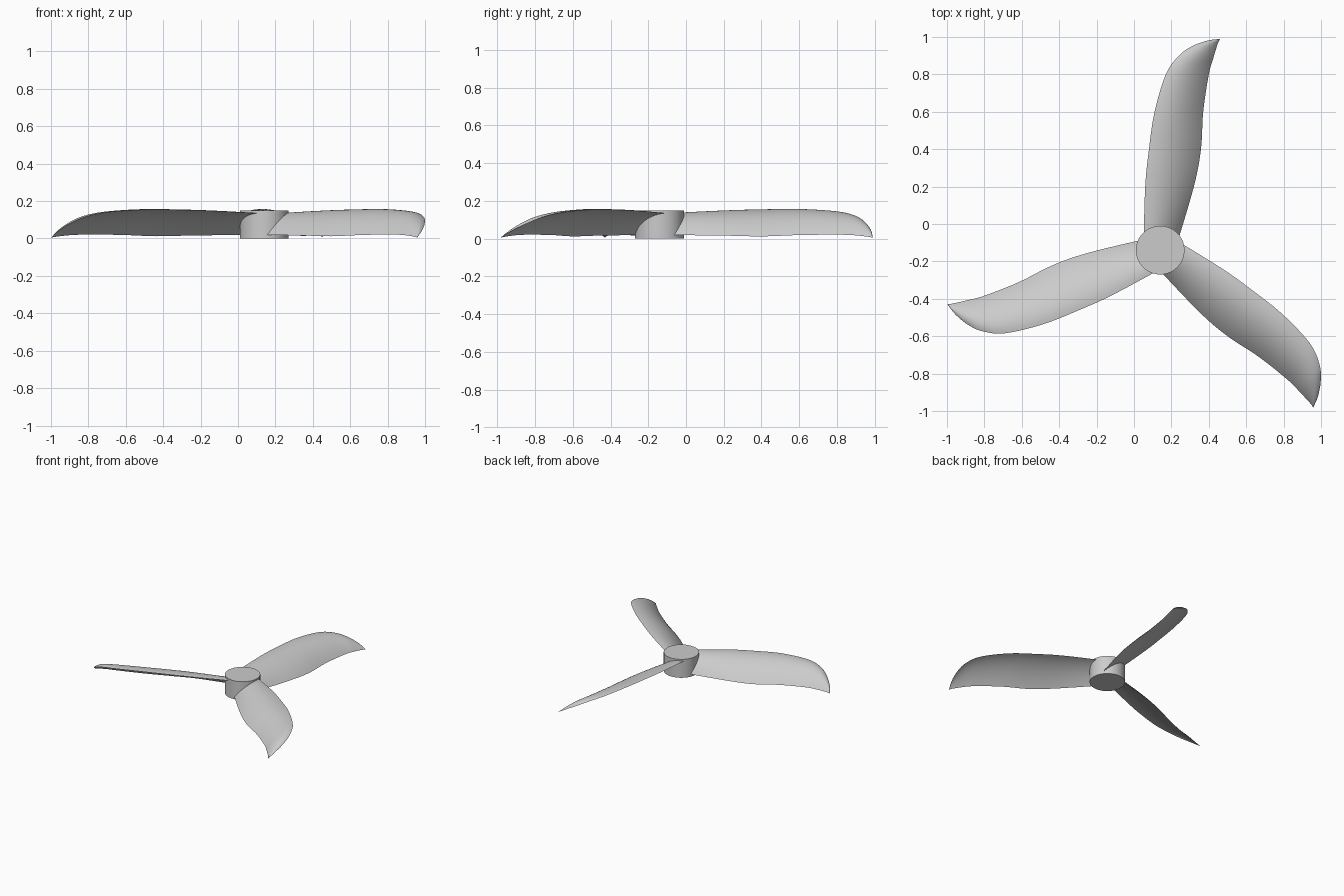
import bpy, math
from mathutils import Vector

if "Cube" in bpy.data.objects:
    bpy.data.objects.remove(bpy.data.objects["Cube"], do_unlink=True)

HUB = Vector((0.14, -0.14, 0.0))
GREY = (0.6, 0.6, 0.6, 1.0)

grey = bpy.data.materials.new("light_grey")
grey.use_nodes = True
grey.diffuse_color = GREY
grey.node_tree.nodes["Principled BSDF"].inputs["Base Color"].default_value = GREY


def finish(obj, angle):
    obj.data.materials.clear()
    obj.data.materials.append(grey)
    bpy.ops.object.select_all(action='DESELECT')
    obj.select_set(True)
    bpy.context.view_layer.objects.active = obj
    bpy.ops.object.shade_smooth_by_angle(angle=math.radians(angle))


def spline(points, steps):
    """Catmull-Rom curve through the points."""
    p = [Vector(q) for q in points]
    p = [2 * p[0] - p[1]] + p + [2 * p[-1] - p[-2]]
    out = []
    for i in range(1, len(p) - 2):
        a, b, c, d = p[i - 1:i + 3]
        for k in range(steps):
            t = k / steps
            out.append(0.5 * (2 * b + (c - a) * t + (2 * a - 5 * b + 4 * c - d) * t * t
                              + (3 * b - a - 3 * c + d) * t ** 3))
    out.append(p[-2])
    return out


# Blade edges, measured from the hub axis with the blade along +y
TIP = (0.32, 1.13, 0.005)
high_edge = spline([(-0.09, 0, 0.13), (-0.08, 0.34, 0.147), (-0.06, 0.54, 0.153),
                    (-0.03, 0.74, 0.155), (0.03, 0.94, 0.142), (0.1, 1.04, 0.118),
                    (0.17, 1.09, 0.085), (0.25, 1.12, 0.045), TIP], 6)
low_edge = spline([(0.08, 0, 0.02), (0.18, 0.34, 0.016), (0.218, 0.54, 0.012),
                   (0.23, 0.74, 0.019), (0.26, 0.94, 0.021), (0.285, 1.03, 0.018),
                   (0.3, 1.08, 0.013), (0.31, 1.11, 0.009), TIP], 6)


def section(low, high, count=14, camber=2.0):
    """Closed lens-shaped loop around an arched chord."""
    chord = high - low
    thick = min(0.02, 0.09 * chord.length)
    top, bottom = [], []
    for i in range(count + 1):
        t = i / count
        arch = 1 - (1 - t) ** camber
        pos = Vector((low.x + chord.x * t, low.y + chord.y * t, low.z + chord.z * arch))
        tangent = Vector((chord.x, 0, chord.z * camber * (1 - t) ** (camber - 1)))
        normal = Vector((0, 1, 0)).cross(tangent).normalized()
        off = normal * thick * 2 * t * (1 - t)
        top.append(pos + off)
        bottom.append(pos - off)
    return top + bottom[-2:0:-1]


# Blade mesh: skin the sections, closing to a point at the tip
rings = [section(l, h) for l, h in zip(low_edge[:-1], high_edge[:-1])]
n = len(rings[0])
verts = [v for ring in rings for v in ring] + [Vector(TIP)]
faces = [tuple(range(n))]
for r in range(len(rings) - 1):
    for i in range(n):
        j = (i + 1) % n
        faces.append((r * n + j, r * n + i, (r + 1) * n + i, (r + 1) * n + j))
last = (len(rings) - 1) * n
faces += [(last + (i + 1) % n, last + i, len(verts) - 1) for i in range(n)]
blade_mesh = bpy.data.meshes.new("blade")
blade_mesh.from_pydata(verts, [], faces)

# Make normals point outward
import bmesh
bm = bmesh.new()
bm.from_mesh(blade_mesh)
bmesh.ops.recalc_face_normals(bm, faces=bm.faces)
bm.to_mesh(blade_mesh)
bm.free()

# Three blades around the hub
for k in range(3):
    blade = bpy.data.objects.new(f"blade_{k + 1}", blade_mesh)
    bpy.context.collection.objects.link(blade)
    blade.location = HUB
    blade.rotation_euler.z = math.radians(120 * k)
    if k == 0:
        finish(blade, 40)

# Hub
bpy.ops.mesh.primitive_cylinder_add(vertices=64, radius=0.13, depth=0.15,
                                    location=HUB + Vector((0, 0, 0.075)))
hub = bpy.context.object
hub.name = "hub"
finish(hub, 40)
